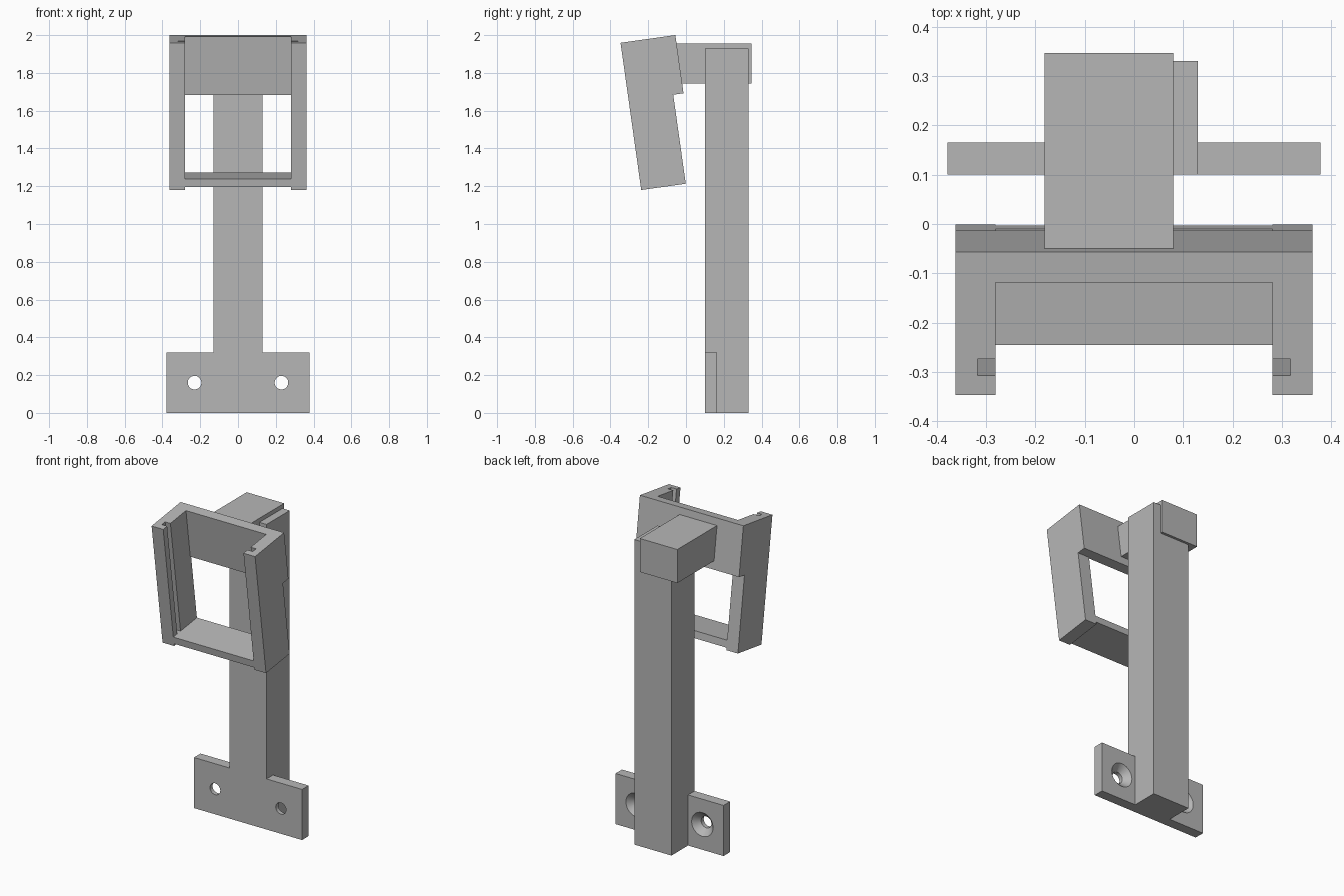
import bpy, bmesh, math
from mathutils import Matrix

cube = bpy.data.objects.get("Cube")
if cube:
    bpy.data.objects.remove(cube, do_unlink=True)

grey = bpy.data.materials.new("plain grey")
grey.use_nodes = True
colour = (0.47, 0.47, 0.47, 1)
grey.diffuse_color = colour
grey.node_tree.nodes["Principled BSDF"].inputs["Base Color"].default_value = colour


def finish(name, bm):
    bmesh.ops.recalc_face_normals(bm, faces=bm.faces)
    mesh = bpy.data.meshes.new(name)
    bm.to_mesh(mesh)
    bm.free()
    mesh.materials.append(grey)
    obj = bpy.data.objects.new(name, mesh)
    bpy.context.collection.objects.link(obj)
    return obj


def prism(name, profile, x0, x1):
    """Extrude a side (y, z) profile from x0 to x1."""
    bm = bmesh.new()
    face = bm.faces.new([bm.verts.new((x0, y, z)) for y, z in profile])
    side = bmesh.ops.extrude_face_region(bm, geom=[face])["geom"]
    verts = [v for v in side if isinstance(v, bmesh.types.BMVert)]
    bmesh.ops.translate(bm, verts=verts, vec=(x1 - x0, 0, 0))
    return finish(name, bm)


def box(name, x0, x1, y0, y1, z0, z1):
    return prism(name, [(y0, z0), (y1, z0), (y1, z1), (y0, z1)], x0, x1)


def cone(name, x, z, y0, y1, r0, r1):
    """Round cutter along y, radius r0 at y0 and r1 at y1."""
    bm = bmesh.new()
    place = Matrix.Translation((x, (y0 + y1) / 2, z)) @ Matrix.Rotation(-math.pi / 2, 4, "X")
    bmesh.ops.create_cone(bm, cap_ends=True, segments=40, radius1=r0, radius2=r1,
                          depth=y1 - y0, matrix=place)
    return finish(name, bm)


def combine(target, tool, operation):
    tool.hide_render = True
    mod = target.modifiers.new("cut", "BOOLEAN")
    mod.operation, mod.solver, mod.object = operation, "EXACT", tool
    bpy.context.view_layer.objects.active = target
    bpy.ops.object.modifier_apply(modifier=mod.name)
    bpy.data.objects.remove(tool, do_unlink=True)


# Post with a mounting flange and two countersunk screw holes
front, flange_back = 0.10, 0.165
post = box("post_and_flange", -0.13, 0.13, front, 0.331, 0, 1.93)
combine(post, box("flange", -0.378, 0.378, front, flange_back, 0, 0.32), "UNION")
for x in (-0.23, 0.23):
    combine(post, cone("screw_hole", x, 0.16, 0, 0.3, 0.036, 0.036), "DIFFERENCE")
    # the cone runs on past the flange so its mouth is clean
    combine(post, cone("countersink", x, 0.16, 0.126, 0.175, 0.036, 0.085), "DIFFERENCE")

# Offset arm, with its front end buried in the holder
box("arm", -0.182, 0.08, -0.06, 0.347, 1.744, 1.956)

# Tilted holder: thicker upper back, open window, recessed underside, grooves
top, step, sill = 0.787, 0.476, 0.06
holder = prism("holder_frame", [(0, 0), (0.238, 0), (0.238, step), (0.293, step),
                                (0.293, top), (0, top)], -0.362, 0.362)
combine(holder, prism("opening", [(-0.1, sill), (0.4, sill), (0.4, step), (0.23, step),
                                  (0.23, 1), (-0.1, 1)], -0.281, 0.281), "DIFFERENCE")
combine(holder, box("underside", -0.281, 0.281, -0.1, 0.4, -0.1, 0.015), "DIFFERENCE")
for x0, x1 in ((-0.318, -0.25), (0.25, 0.318)):
    combine(holder, box("groove", x0, x1, 0.04, 0.073, sill, 1), "DIFFERENCE")
holder.location = (0, -0.237, 1.18)
holder.rotation_euler.x = math.radians(8)

# Smooth hole walls, sharp edges elsewhere
bpy.ops.object.select_all(action="DESELECT")
post.select_set(True)
bpy.context.view_layer.objects.active = post
bpy.ops.object.shade_smooth_by_angle(angle=math.radians(30))
